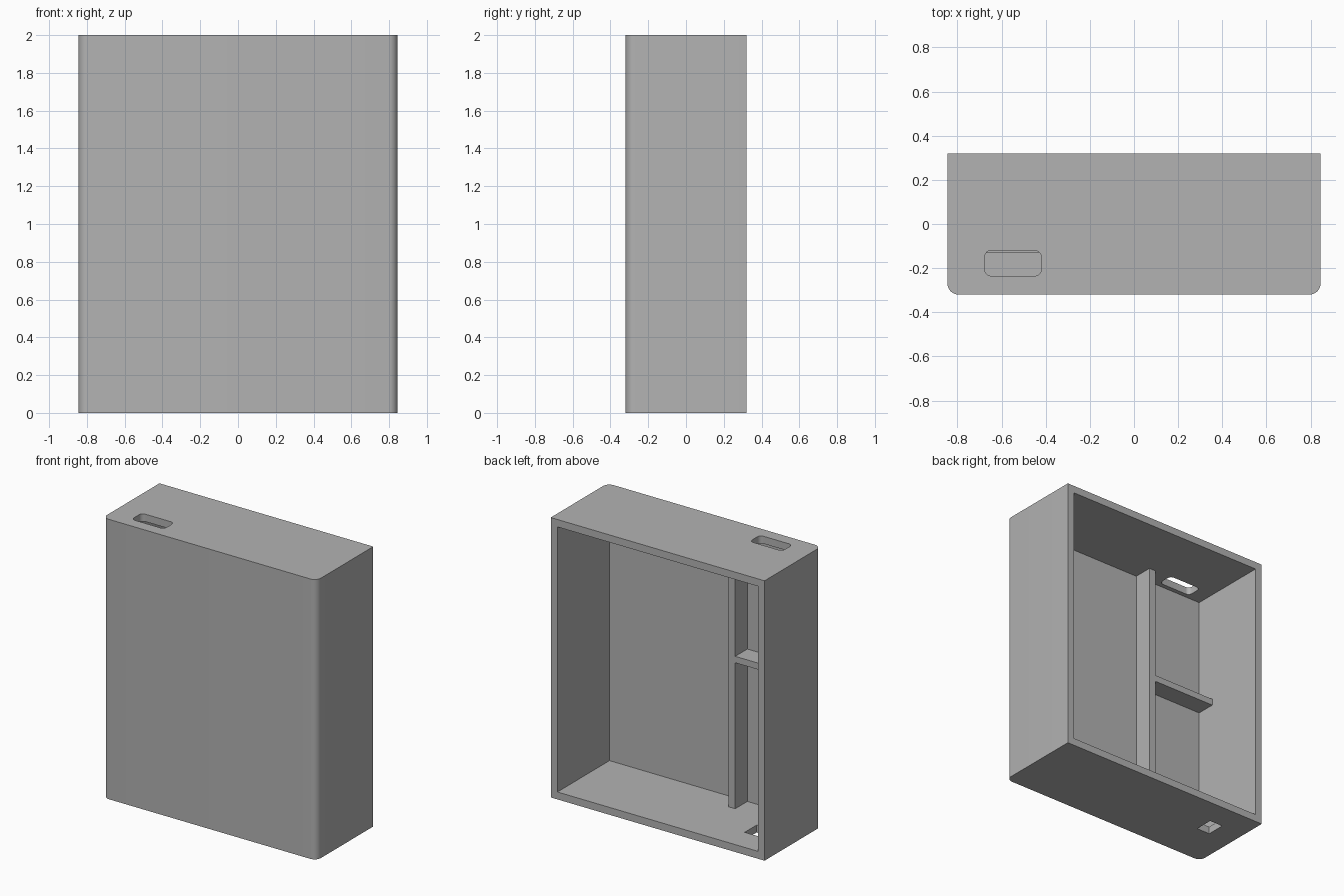
import bpy
import bmesh
import math

cube = bpy.data.objects.get("Cube")
if cube:
    bpy.data.objects.remove(cube, do_unlink=True)

W, D, H = 1.69, 0.64, 2.0      # outer size
T = 0.053                      # wall thickness
HX, HY = W / 2, D / 2

grey = bpy.data.materials.new("plain grey")
grey.use_nodes = True
grey.diffuse_color = (0.45, 0.45, 0.45, 1)
grey.node_tree.nodes["Principled BSDF"].inputs["Base Color"].default_value = (0.45, 0.45, 0.45, 1)


def block(name, x, y, z, radius=0, rounded=lambda p: True):
    """Box between (min, max) ranges, with chosen vertical edges rounded."""
    bm = bmesh.new()
    bmesh.ops.create_cube(bm, size=1)
    for v in bm.verts:
        v.co = [r[0] if c < 0 else r[1] for c, r in zip(v.co, (x, y, z))]
    if radius:
        edges = [e for e in bm.edges
                 if abs(e.verts[0].co.z - e.verts[1].co.z) > 1e-4 and rounded(e.verts[0].co)]
        bmesh.ops.bevel(bm, geom=edges, offset=radius, segments=8, profile=0.5, affect='EDGES')
    mesh = bpy.data.meshes.new(name)
    bm.to_mesh(mesh)
    bm.free()
    mesh.materials.append(grey)
    obj = bpy.data.objects.new(name, mesh)
    bpy.context.collection.objects.link(obj)
    return obj


def cut(target, cutter):
    """Subtract the cutter from the target and discard it."""
    cutter.hide_render = True
    mod = target.modifiers.new("cut", 'BOOLEAN')
    mod.operation = 'DIFFERENCE'
    mod.solver = 'EXACT'
    mod.object = cutter
    bpy.ops.object.select_all(action='DESELECT')
    bpy.context.view_layer.objects.active = target
    target.select_set(True)
    bpy.ops.object.modifier_apply(modifier=mod.name)
    bpy.data.objects.remove(cutter, do_unlink=True)


# Outer shell with rounded front corners, hollowed from the back
shell = block("case_shell", (-HX, HX), (-HY, HY), (0, H), 0.05, lambda p: p.y < 0)
cut(shell, block("cavity_cutter", (-HX + T, HX - T), (-HY + T, HY + 0.1), (T, H - T)))

# Rounded slot in the top and square-cornered opening in the base
cut(shell, block("slot_cutter", (-0.677, -0.42), (-0.235, -0.12), (H - 0.1, H + 0.1), 0.03))
cut(shell, block("base_hole_cutter", (-0.66, -0.555), (-0.005, 0.13), (-0.1, 0.1)))

# Inner upright divider and the short shelf beside it
rib_y = (-HY + T, -0.13)
block("divider", (-0.298, -0.244), rib_y, (T, H - T))
block("shelf", (-HX + T, -0.298), rib_y, (1.096, 1.142))

# Smooth the rounded corners, keep the other edges sharp
bpy.ops.object.select_all(action='DESELECT')
shell.select_set(True)
bpy.context.view_layer.objects.active = shell
bpy.ops.object.shade_smooth_by_angle(angle=math.radians(30))
